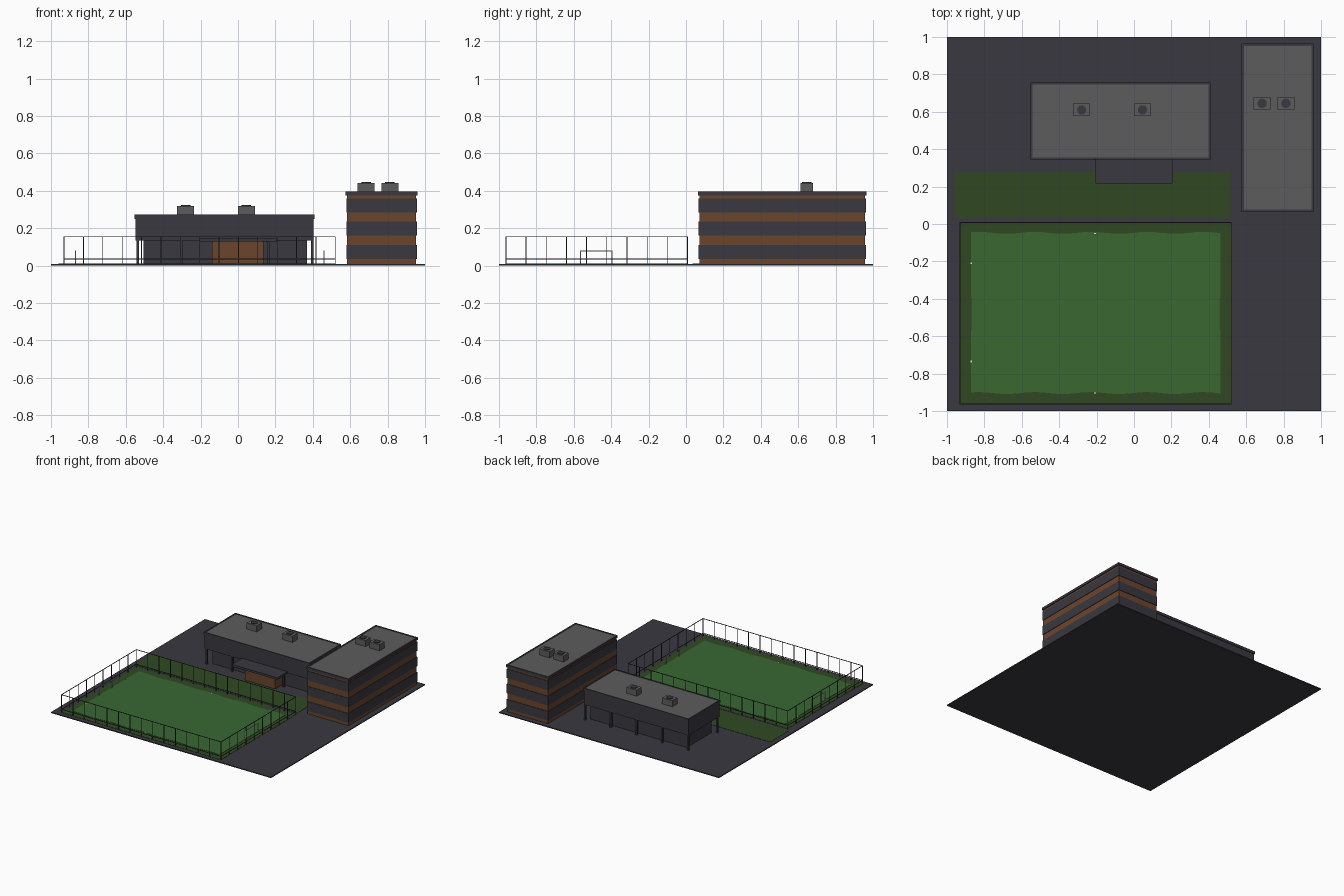
import bpy, bmesh, math

if "Cube" in bpy.data.objects:
    bpy.data.objects.remove(bpy.data.objects["Cube"])

def mat(name, rgb):
    m = bpy.data.materials.new(name)
    m.diffuse_color = (*rgb, 1)
    m.use_nodes = True
    m.node_tree.nodes["Principled BSDF"].inputs["Base Color"].default_value = m.diffuse_color
    return m

DARK = mat("charcoal", (0.042, 0.040, 0.052))
ROOF = mat("roof grey", (0.108, 0.108, 0.110))
GRASS = mat("pitch green", (0.040, 0.135, 0.031))
MOSS = mat("dark grass", (0.029, 0.066, 0.016))
BROWN = mat("brick brown", (0.145, 0.060, 0.026))
WHITE = mat("line white", (0.75, 0.75, 0.75))

def finish(name, bm, material):
    me = bpy.data.meshes.new(name)
    bmesh.ops.recalc_face_normals(bm, faces=bm.faces)
    bm.to_mesh(me)
    bm.free()
    me.materials.append(material)
    ob = bpy.data.objects.new(name, me)
    bpy.context.collection.objects.link(ob)
    return ob

def add_box(bm, x0, x1, y0, y1, z0, z1):
    r = bmesh.ops.create_cube(bm, size=1)
    bmesh.ops.scale(bm, vec=(x1 - x0, y1 - y0, z1 - z0), verts=r["verts"])
    bmesh.ops.translate(bm, vec=((x0 + x1) / 2, (y0 + y1) / 2, (z0 + z1) / 2), verts=r["verts"])

def boxes(name, material, *bounds):
    bm = bmesh.new()
    for b in bounds:
        add_box(bm, *b)
    return finish(name, bm, material)

def frame(x0, x1, y0, y1, z0, z1, t):
    """Four bars around a rectangle, lying inside it."""
    return [(x0, x1, y0, y0 + t, z0, z1), (x0, x1, y1 - t, y1, z0, z1),
            (x0, x0 + t, y0 + t, y1 - t, z0, z1), (x1 - t, x1, y0 + t, y1 - t, z0, z1)]

def disc(name, material, x, y, z0, z1, r):
    bm = bmesh.new()
    v = bmesh.ops.create_cone(bm, cap_ends=True, segments=20, radius1=r, radius2=r, depth=z1 - z0)["verts"]
    bmesh.ops.translate(bm, vec=(x, y, (z0 + z1) / 2), verts=v)
    return finish(name, bm, material)

def roof_unit(x, y, z):
    boxes("roof_unit", ROOF, (x - .046, x + .046, y - .033, y + .033, z, z + .05))
    disc("roof_unit_fan", DARK, x, y, z + .05, z + .055, .025)

# Ground and grass
boxes("ground_slab", DARK, (-1, 1, -1, 1, 0, .008))
boxes("field_border", MOSS, (-.93, .52, -.965, .01, .008, .010))
boxes("grass_strip", MOSS, (-.96, .513, .036, .277, .008, .010))

# Pitch with gently wavy long sides
bm = bmesh.new()
n = 48
xs = [-.872 + 1.335 * i / n for i in range(n + 1)]
wave = lambda x: .005 * math.cos((x + .83) * 2 * math.pi / .3)
outline = [(x, -.904 + wave(x)) for x in xs] + [(x, -.047 + wave(x)) for x in reversed(xs)]
face = bm.faces.new([bm.verts.new((x, y, .010)) for x, y in outline])
top = bmesh.ops.extrude_face_region(bm, geom=[face])["geom"]
bmesh.ops.translate(bm, vec=(0, 0, .002), verts=[v for v in top if isinstance(v, bmesh.types.BMVert)])
finish("pitch", bm, GRASS)

# Exposed bits of the pitch lines
boxes("pitch_line_marks", WHITE,
      *[(-.215, -.203, y - .003, y + .003, .010, .0125) for y in (-.05, -.904)],
      *[(-.873, -.867, y - .005, y + .005, .010, .0125) for y in (-.21, -.735)])

# Goals
for gx, side in ((-.868, -1), (.46, 1)):
    t = .0025
    boxes("goal", WHITE,
          (gx - t, gx + t, -.566, -.561, .01, .08), (gx - t, gx + t, -.399, -.394, .01, .08),
          (gx - t, gx + t, -.566, -.394, .075, .08))

# Fence: posts and two rails round the field
fx0, fx1, fy0, fy1, p = -.93, .52, -.963, .008, .002
bars = []
for i in range(15):
    x = fx0 + (fx1 - fx0) * i / 14
    bars += [(x - p, x + p, y - p, y + p, .008, .157) for y in (fy0, fy1)]
for j in range(1, 9):
    y = fy0 + (fy1 - fy0) * j / 9
    bars += [(x - p, x + p, y - p, y + p, .008, .157) for x in (fx0, fx1)]
for z in (.035, .155):
    bars += frame(fx0 - p, fx1 + p, fy0 - p, fy1 + p, z - p, z + p, 2 * p)
boxes("fence", DARK, *bars)

# Main hall: recessed walls, overhanging upper band, roof, columns
boxes("hall_walls", DARK, (-.505, .37, .39, .71, .008, .14))
boxes("hall_upper_band", DARK, (-.548, .403, .349, .751, .135, .258))
boxes("hall_parapet", DARK, *frame(-.553, .408, .344, .756, .25, .272, .011))
boxes("hall_roof", ROOF, (-.542, .397, .355, .745, .258, .269))
boxes("hall_columns", DARK,
      *[(x - .007, x + .007, y - .007, y + .007, .008, .137)
        for x in [-.537 + .2335 * i for i in range(5)] for y in (.36, .74)])
for x in (-.28, .045):
    roof_unit(x, .61, .269)

# Entrance
boxes("entrance_block", BROWN, (-.14, .135, .29, .392, .008, .13))
boxes("entrance_canopy", DARK, (-.207, .205, .217, .36, .13, .147))

# Tower: brown core wrapped by dark bands
boxes("tower_core", BROWN, (.583, .953, .072, .958, .008, .378))
boxes("tower_bands", DARK,
      *[(.579, .957, .068, .962, z, z + .075) for z in (.035, .16, .285)])
boxes("tower_parapet", DARK, *frame(.576, .960, .065, .965, .375, .395, .012))
boxes("tower_roof", ROOF, (.588, .948, .077, .953, .376, .392))
for x in (.685, .812):
    roof_unit(x, .645, .392)
